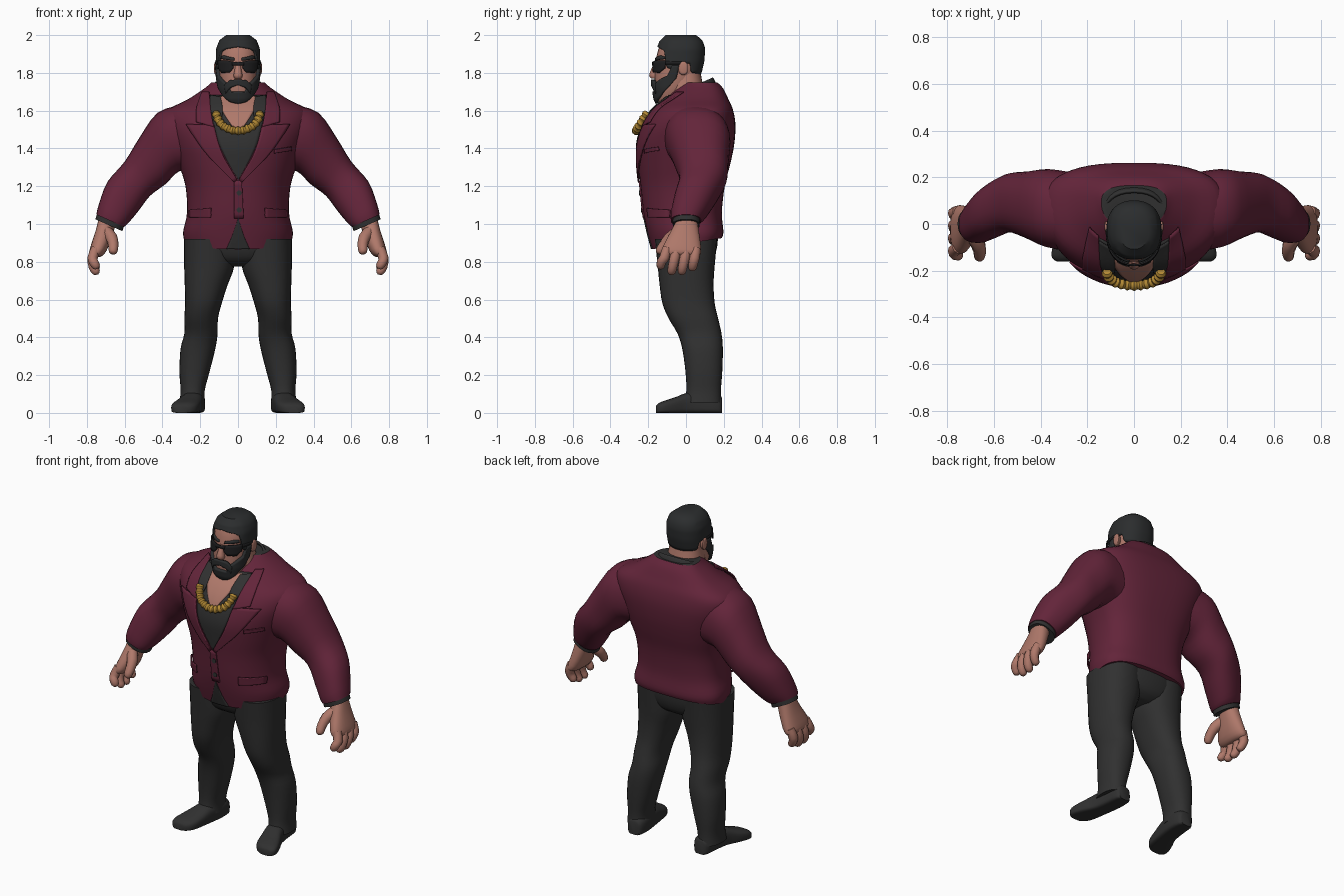
import bpy, bmesh
from math import sin, cos, pi, radians
from mathutils import Vector as V
from mathutils.bvhtree import BVHTree

if "Cube" in bpy.data.objects:
    bpy.data.objects.remove(bpy.data.objects["Cube"])


def colour(name, r, g, b):
    m = bpy.data.materials.new(name)
    m.diffuse_color = (r, g, b, 1)
    m.use_nodes = True
    m.node_tree.nodes["Principled BSDF"].inputs["Base Color"].default_value = m.diffuse_color
    return m


WINE = colour("wine_cloth", .125, .018, .042)
BLACK = colour("black_cloth", .030, .030, .030)
HAIR = colour("dark_hair", .024, .026, .027)
LENS = colour("dark_lens", .012, .012, .013)
SKIN = colour("skin", .43, .19, .145)
GOLD = colour("gold", .45, .25, .035)


def finish(name, bm, mat, mirror=False, thick=0):
    me = bpy.data.meshes.new(name)
    bm.to_mesh(me)
    bm.free()
    ob = bpy.data.objects.new(name, me)
    bpy.context.collection.objects.link(ob)
    me.materials.append(mat)
    if thick:
        s = ob.modifiers.new("thickness", 'SOLIDIFY')
        s.thickness, s.offset = thick, -1
    if mirror:
        ob.modifiers.new("mirror", 'MIRROR').use_mirror_merge = False
    return ob


def spow(v, p):
    return (1 if v > 0 else -1) * abs(v) ** (2 / p)


def ring(c, u, v, p=2.3, w=None, p2=None, n=28):
    """Superellipse; w and p2 replace the negative v half."""
    pts = []
    for i in range(n):
        a = 2 * pi * i / n
        s, k = sin(a), p
        if s < -1e-6 and p2:
            k = p2
        pts.append(V(c) + V(u) * spow(cos(a), k) + (V(w) if w and s < 0 else V(v)) * spow(s, k))
    return pts


def flat(z, cx, rx, yf, yb, mid=.5, tilt=0, pf=2.3, pb=2.3, n=28):
    """Horizontal section from front y to back y."""
    yc = yf + mid * (yb - yf)
    r = ring((cx, yc, z), (rx, 0, 0), (0, yb - yc, 0), pb, (0, yc - yf, 0), pf, n)
    for p in r:
        p.z += tilt * p.y
    return r


def limb(outer, inner, yf, yb):
    """Section through an arm given outer and inner x,z points."""
    o, i = V((outer[0], 0, outer[1])), V((inner[0], 0, inner[1]))
    c = (o + i) / 2
    c.y = (yf + yb) / 2
    return ring(c, (o - i) / 2, (0, (yb - yf) / 2, 0))


def spline(pts, sub):
    out = []
    for i in range(len(pts) - 1):
        a, b, c, d = pts[max(i - 1, 0)], pts[i], pts[i + 1], pts[min(i + 2, len(pts) - 1)]
        for k in range(sub):
            t = k / sub
            out.append(.5 * (2 * b + (c - a) * t + (2 * a - 5 * b + 4 * c - d) * t * t
                             + (3 * b - a - 3 * c + d) * t ** 3))
    return out + [pts[-1]]


def loft(name, rings, mat, sub=3, mirror=False, caps=True, thick=0):
    rows = list(zip(*[spline(col, sub) for col in zip(*rings)]))
    bm = bmesh.new()
    vs = [[bm.verts.new(p) for p in r] for r in rows]
    n = len(vs[0])
    for a, b in zip(vs, vs[1:]):
        for i in range(n):
            bm.faces.new((a[i], a[(i + 1) % n], b[(i + 1) % n], b[i]))
    if caps:
        bm.faces.new(vs[0])
        bm.faces.new(vs[-1])
    bmesh.ops.recalc_face_normals(bm, faces=bm.faces)
    return finish(name, bm, mat, mirror, thick)


def tube(name, path, radii, mat, sub=2, mirror=False, n=10):
    path, rings = [V(p) for p in path], []
    for i, p in enumerate(path):
        d = (path[min(i + 1, len(path) - 1)] - path[max(i - 1, 0)]).normalized()
        u = d.cross(V((0, 1, .2))).normalized()
        rings.append(ring(p, u * radii[i], d.cross(u) * radii[i], 2, n=n))
    return loft(name, rings, mat, sub, mirror)


def sheet(name, rows, mat, thick, mirror=False, cap=False):
    """Open grid of points facing away from the body axis."""
    bm = bmesh.new()
    vs = [[bm.verts.new(p) for p in r] for r in rows]
    for a, b in zip(vs, vs[1:]):
        for i in range(len(a) - 1):
            bm.faces.new((a[i], a[i + 1], b[i + 1], b[i]))
    if cap:
        bm.faces.new(vs[-1][:-1])
        bmesh.ops.remove_doubles(bm, verts=bm.verts, dist=1e-5)
    bmesh.ops.recalc_face_normals(bm, faces=bm.faces)
    out = 0
    for f in bm.faces:
        c = f.calc_center_median()
        out += f.normal.dot(V((c.x, c.y + .03, 0)))
    if out < 0:
        bmesh.ops.reverse_faces(bm, faces=bm.faces)
    return finish(name, bm, mat, mirror, thick)


# Jacket body
BODY = [(.895, .283, -.18, .19), (.96, .29, -.205, .198), (1.06, .27, -.225, .19),
        (1.2, .278, -.24, .205), (1.32, .315, -.255, .235), (1.42, .35, -.26, .255),
        (1.52, .385, -.232, .262), (1.6, .375, -.18, .25), (1.66, .265, -.115, .225),
        (1.72, .175, -.06, .195), (1.75, .14, -.02, .165)]
jacket = loft("jacket", [flat(z, 0, rx, yf, yb, .6, .16 if z < .9 else 0, 2.15, 2.7, 48)
                         for z, rx, yf, yb in BODY], WINE, 4)
jacket.data.materials.append(BLACK)
jacket.data.polygons[len(jacket.data.polygons) - 1].material_index = 1
tree = BVHTree.FromPolygons([v.co for v in jacket.data.vertices],
                            [p.vertices[:] for p in jacket.data.polygons])


def on_body(x, z, lift):
    loc, nor, _, _ = tree.ray_cast(V((x, -1, z)), V((0, 1, 0)))
    if loc is None:
        loc, nor, _, _ = tree.find_nearest(V((x, -.02, z)))
    return loc + nor * lift


def patch(name, left, right, lift, mat, mirror=False, cols=8):
    """Thin cloth plate laid on the jacket between two x,z lines."""
    a, b = [spline([V((x, 0, z)) for x, z in s], 6) for s in (left, right)]
    rows = []
    for p, q in zip(a, b):
        row = [p.lerp(q, i / cols) for i in range(cols + 1)]
        rows.append([on_body(r.x, r.z, lift) for r in row])
    sheet(name, rows, mat, .008, mirror)


# Shirt opening, bare chest, lapels, collar and pockets
patch("shirt_front", [(0, 1.235), (-.09, 1.4), (-.135, 1.55), (-.15, 1.68)],
      [(.002, 1.235), (.09, 1.4), (.135, 1.55), (.15, 1.68)], .005, BLACK, cols=14)
patch("bare_chest", [(0, 1.475), (-.055, 1.55), (-.095, 1.62), (-.1, 1.67)],
      [(.002, 1.475), (.055, 1.55), (.095, 1.62), (.1, 1.67)], .009, SKIN, cols=10)
patch("lapel", [(.004, 1.235), (.085, 1.38), (.125, 1.52)],
      [(.02, 1.222), (.165, 1.375), (.27, 1.525)], .013, WINE, True)
patch("jacket_collar", [(.125, 1.51), (.143, 1.6), (.148, 1.69)],
      [(.215, 1.535), (.215, 1.61), (.185, 1.69)], .015, WINE, True)
patch("shirt_collar_wing", [(.095, 1.53), (.08, 1.59), (.09, 1.665)],
      [(.115, 1.535), (.145, 1.6), (.145, 1.675)], .013, BLACK, True)
patch("pocket_flap", [(.14, 1.035), (.14, 1.085)], [(.25, 1.035), (.25, 1.075)], .014, WINE, True)
patch("breast_pocket", [(.19, 1.375), (.19, 1.395)], [(.28, 1.39), (.28, 1.41)], .009, WINE)
patch("jacket_cutaway", [(-.062, .868), (-.03, .94), (0, 1.03)],
      [(.062, .868), (.03, .94), (.002, 1.03)], .005, BLACK)
patch("front_panel_edge", [(-.02, 1.03), (-.02, 1.23)], [(.03, 1.03), (.02, 1.23)], .008, WINE)
for z in (1.075, 1.165):
    p = on_body(.006, z, .006)
    loft("button", [ring(p + V((0, dy, 0)), (.014, 0, 0), (0, 0, .014), 2, n=12)
                    for dy in (.004, -.006)], BLACK, 1)
loft("shirt_collar", [flat(z, 0, rx, -.13, yb, .55, .45, n=32) for z, rx, yb in
                      ((1.64, .155, .165), (1.685, .148, .155), (1.712, .138, .142))],
     BLACK, 2, caps=False, thick=.012)

# Sleeves, cuffs and hands
loft("sleeve", [limb(*s) for s in (
    ((.30, 1.63), (.22, 1.28), -.12, .22), ((.425, 1.59), (.31, 1.28), -.1, .235),
    ((.52, 1.46), (.385, 1.21), -.06, .225), ((.6, 1.33), (.465, 1.15), -.035, .215),
    ((.69, 1.225), (.53, 1.065), -.06, .165), ((.735, 1.11), (.585, 1.0), -.08, .11),
    ((.75, 1.05), (.605, .985), -.08, .08))], WINE, 3, True)
loft("cuff", [limb(*s) for s in (((.74, 1.07), (.6, 1.0), -.072, .075),
                                 ((.755, 1.025), (.612, .962), -.07, .072))], BLACK, 1, True)
loft("palm", [limb(*s) for s in (
    ((.735, 1.04), (.65, .99), -.05, .06), ((.752, .97), (.668, .93), -.085, .07),
    ((.778, .89), (.695, .86), -.125, .08), ((.787, .85), (.72, .83), -.125, .078),
    ((.775, .835), (.74, .825), -.1, .06))], SKIN, 2, True)
for y0, y1, zt in ((-.1, -.13, .765), (-.048, -.072, .735), (.005, -.018, .735), (.053, .038, .755)):
    tube("finger", [(.752, y0, .87), (.77, (y0 + y1) / 2, .82), (.765, y1, zt + .035),
                    (.75, y1 - .005, zt + .008), (.747, y1 - .005, zt - .003)],
         (.026, .027, .025, .021, .008), SKIN, 2, True)
tube("thumb", [(.7, -.04, .965), (.668, -.085, .925), (.66, -.12, .885), (.662, -.142, .852),
               (.665, -.147, .843)], (.03, .032, .027, .022, .008), SKIN, 2, True)

# Trousers and shoes
loft("hips", [flat(.775, 0, .1, -.07, .09), flat(.81, 0, .21, -.13, .14),
              flat(.88, 0, .272, -.16, .165), flat(.97, 0, .265, -.17, .17)], BLACK, 3)
LEG = [(.92, .15, .135, -.165, .165), (.78, .152, .133, -.15, .152), (.68, .168, .114, -.14, .146),
       (.58, .183, .097, -.125, .152), (.5, .195, .089, -.092, .17), (.42, .196, .088, -.045, .188),
       (.34, .212, .092, -.02, .195), (.22, .23, .08, -.003, .192), (.12, .24, .064, .002, .185),
       (.055, .242, .068, -.01, .187)]
loft("trouser_leg", [flat(*s) for s in LEG], BLACK, 3, True)
SHOE = [(.19, .228, .035, .08), (.17, .228, .05, .1), (.1, .23, .056, .11), (.01, .243, .057, .108),
        (-.05, .262, .066, .085), (-.11, .28, .071, .066), (-.145, .291, .06, .052),
        (-.16, .296, .035, .036)]
loft("shoe", [ring((cx, y, h / 2), (w, 0, 0), (0, 0, h / 2), 2.6, (0, 0, -h / 2 * -1), 5)
              for y, cx, w, h in SHOE], BLACK, 2, True)

# Head and neck
HEAD = [(1.63, -.14, -.05, .05), (1.66, -.155, -.03, .072), (1.72, -.165, .03, .094),
        (1.8, -.165, .07, .103), (1.86, -.16, .085, .105), (1.92, -.148, .088, .103),
        (1.96, -.128, .075, .086), (1.985, -.095, .04, .05)]
loft("head", [flat(z, 0, rx, yf, yb, .55) for z, yf, yb, rx in HEAD], SKIN, 3)
loft("neck", [flat(1.56, 0, .12, -.12, .1), flat(1.68, 0, .115, -.095, .1),
              flat(1.76, 0, .1, -.09, .085), flat(1.84, 0, .09, -.08, .07)], SKIN, 2)


def table(rows, x):
    if x <= rows[0][0]:
        return rows[0][1:]
    for a, b in zip(rows, rows[1:]):
        if x <= b[0]:
            t = (x - a[0]) / (b[0] - a[0])
            return tuple(p + (q - p) * t for p, q in zip(a[1:], b[1:]))
    return rows[-1][1:]


def shell(name, a0, a1, low, high, lift, mat, mirror=False, thick=.02, nu=24, nv=8, crown=0):
    """Plate wrapped on the head; low and high give z by angle from the front."""
    rows = []
    for j in range(nv + 1):
        t, row = j / nv, []
        for i in range(nu + 1):
            deg = a0 + (a1 - a0) * i / nu
            zl, zh = table(low, abs(deg))[0], table(high, abs(deg))[0]
            z = zl + (zh - zl) * t
            yf, yb, rx = table(HEAD, z)
            yc, c = yf + .55 * (yb - yf), cos(radians(deg))
            depth = (yc - yf if c > 0 else yb - yc) + lift
            row.append(V(((rx + lift) * spow(sin(radians(deg)), 2.3),
                          yc - depth * spow(c, 2.3), z + crown * t)))
        rows.append(row)
    return sheet(name, rows, mat, thick, mirror, crown > 0)


# Hair, beard and brows
shell("hair", -180, 180, [(0, 1.94), (35, 1.93), (52, 1.915), (62, 1.83), (85, 1.81), (92, 1.85),
                          (112, 1.85), (122, 1.8), (180, 1.79)],
      [(0, 1.985), (180, 1.985)], .013, HAIR, nu=72, nv=12, crown=.015)
shell("beard", -88, 88, [(0, 1.636), (30, 1.645), (55, 1.675), (75, 1.72), (88, 1.77)],
      [(0, 1.7), (20, 1.698), (30, 1.74), (50, 1.765), (68, 1.785), (76, 1.84), (88, 1.84)],
      .017, HAIR, thick=.03, nu=44)
shell("moustache", -36, 36, [(0, 1.735), (18, 1.722), (36, 1.69)],
      [(0, 1.765), (18, 1.762), (36, 1.735)], .02, HAIR, nu=18, nv=4)
shell("eyebrow", 8, 52, [(8, 1.866), (52, 1.874)], [(8, 1.88), (40, 1.893), (52, 1.886)],
      .008, HAIR, True, nu=10, nv=2)

# Sunglasses
shell("lens", 9, 60, [(9, 1.828), (18, 1.803), (45, 1.8), (60, 1.825)],
      [(9, 1.858), (25, 1.866), (60, 1.866)], .017, LENS, True, .008, 14, 4)
shell("glasses_bridge", -12, 12, [(0, 1.84), (12, 1.838)], [(0, 1.856), (12, 1.86)],
      .019, LENS, False, .008, 8, 2)
shell("glasses_arm", 58, 98, [(58, 1.845), (98, 1.845)], [(58, 1.863), (98, 1.858)],
      .016, LENS, True, .008, 10, 1)

# Nose and ears
loft("nose", [flat(1.855, 0, .012, -.168, -.14), flat(1.815, 0, .018, -.186, -.14),
              flat(1.785, 0, .024, -.195, -.14), flat(1.77, 0, .018, -.185, -.14)], SKIN, 2)
loft("ear", [ring((x, -.02 + d, 1.825), (0, r * .7, 0), (0, 0, r), 2.2, n=14) for x, d, r in
             ((.095, 0, .028), (.112, .004, .036), (.122, .008, .034), (.126, .01, .022))],
     SKIN, 2, True)

# Rope chain
chain, radii = [], []
for i in range(27):
    a = pi * i / 26
    x, z = -.112 * cos(a), 1.58 - .092 * sin(a)
    chain.append(on_body(x, z, .02))
    radii.append(.024 if i % 2 else .017)
tube("gold_chain", chain, radii, GOLD, 2)

bpy.ops.object.select_all(action='SELECT')
bpy.context.view_layer.objects.active = jacket
bpy.ops.object.shade_smooth_by_angle(angle=radians(40))
